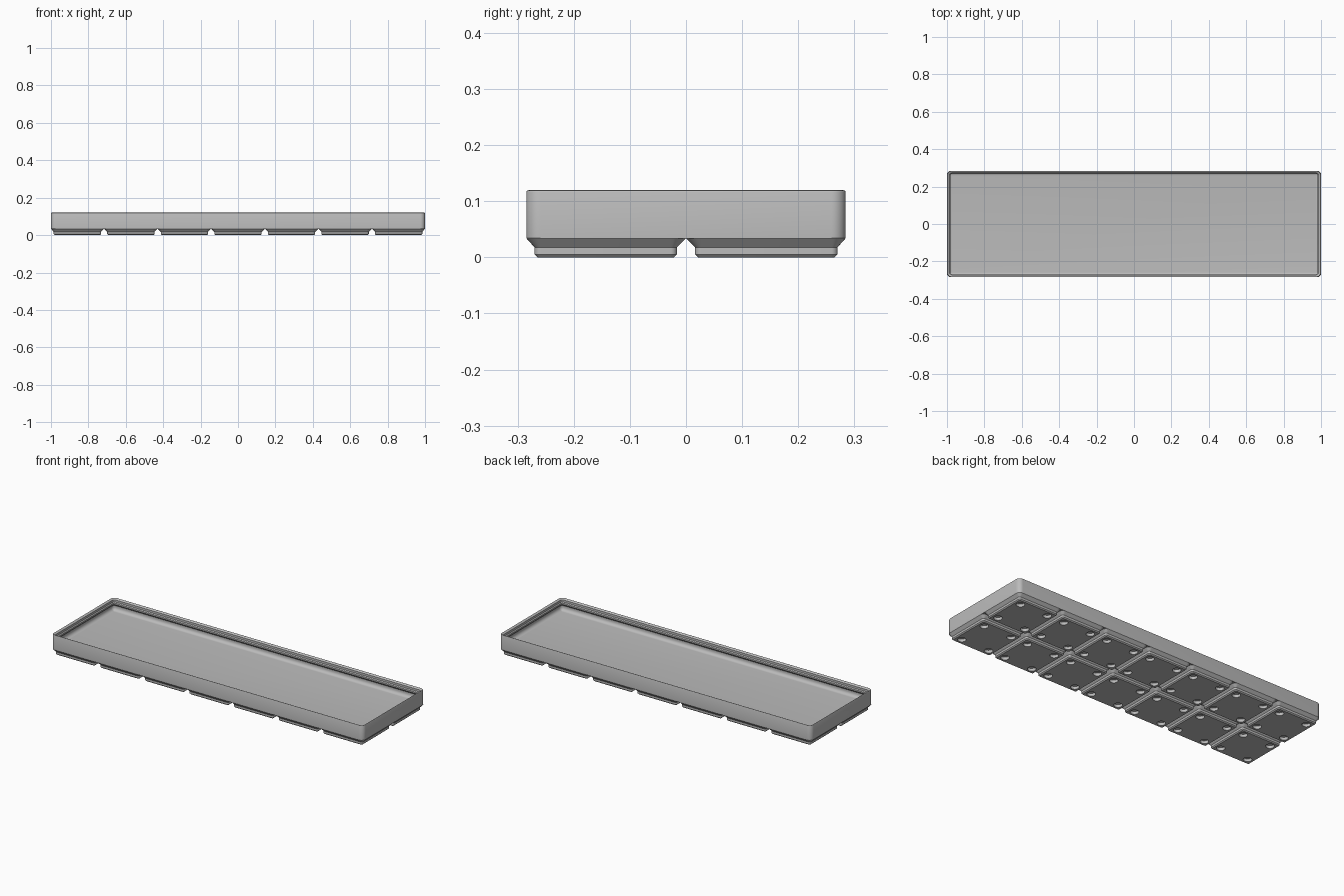
import bpy, bmesh
from math import sin, cos, pi, radians

if "Cube" in bpy.data.objects:
    bpy.data.objects.remove(bpy.data.objects["Cube"])

S = 2 / 293.5            # millimetres to scene units
PITCH, NX, NY = 42, 7, 2
HALF_X, HALF_Y = 146.75, 41.75

gray = bpy.data.materials.new("plain_gray")
gray.use_nodes = True
gray.diffuse_color = (0.5, 0.5, 0.5, 1)
gray.node_tree.nodes["Principled BSDF"].inputs["Base Color"].default_value = (0.5, 0.5, 0.5, 1)


def rounded_ring(bm, cx, cy, hx, hy, r, z, seg=8):
    """Rounded rectangle of vertices, kept inside the tray outline."""
    ring = []
    for q, (sx, sy) in enumerate([(1, 1), (-1, 1), (-1, -1), (1, -1)]):
        for i in range(seg + 1):
            a = (q + i / seg) * pi / 2
            x = cx + sx * (hx - r) + r * cos(a)
            y = cy + sy * (hy - r) + r * sin(a)
            x = max(-HALF_X, min(HALF_X, x))
            y = max(-HALF_Y, min(HALF_Y, y))
            ring.append(bm.verts.new((x * S, y * S, z * S)))
    return ring


def circle(bm, x, y, r, z, n=32):
    return [bm.verts.new(((x + r * cos(2 * pi * i / n)) * S,
                          (y + r * sin(2 * pi * i / n)) * S, z * S)) for i in range(n)]


def bridge(bm, a, b):
    n = len(a)
    for i in range(n):
        j = (i + 1) % n
        bm.faces.new((a[i], a[j], b[j], b[i]))


def loop_edges(bm, ring):
    return [bm.edges.get((ring[i - 1], ring[i])) for i in range(len(ring))]


def finish(bm, name):
    bmesh.ops.recalc_face_normals(bm, faces=bm.faces[:])
    mesh = bpy.data.meshes.new(name)
    bm.to_mesh(mesh)
    bm.free()
    mesh.materials.append(gray)
    obj = bpy.data.objects.new(name, mesh)
    bpy.context.collection.objects.link(obj)
    bpy.ops.object.select_all(action='DESELECT')
    obj.select_set(True)
    bpy.context.view_layer.objects.active = obj
    bpy.ops.object.shade_smooth_by_angle(angle=radians(30))
    return obj


# Tray: outer wall, rounded stacking lip, inner wall, filleted floor (inset, height)
profile = [(0, 5), (0, 17.1), (0.1, 17.35), (0.3, 17.52), (0.55, 17.56), (0.85, 17.45),
           (1.9, 16.5), (1.9, 14.7), (2.6, 14), (2.6, 12.8), (0.95, 11.15)]
FLOOR, FILLET = 7.2, 2.8
for k in range(7):
    t = k / 6 * pi / 2
    profile.append((0.95 + FILLET * (1 - cos(t)), FLOOR + FILLET * (1 - sin(t))))

bm = bmesh.new()
rings = [rounded_ring(bm, 0, 0, HALF_X - d, HALF_Y - d, max(3.75 - d, 0.15), z)
         for d, z in profile]
for a, b in zip(rings, rings[1:]):
    bridge(bm, a, b)
bm.faces.new(rings[0])
bm.faces.new(rings[-1])
finish(bm, "tray")

# Feet: stepped pads with four round recesses each (half width, corner radius, height)
foot_profile = [(17.8, 0.8, 0), (18.6, 1.6, 0.8), (18.6, 1.6, 2.6), (21, 4, 5), (19, 3, 6)]
for ix in range(NX):
    for iy in range(NY):
        cx = (ix - (NX - 1) / 2) * PITCH
        cy = (iy - (NY - 1) / 2) * PITCH
        bm = bmesh.new()
        rings = [rounded_ring(bm, cx, cy, h, h, r, z) for h, r, z in foot_profile]
        for a, b in zip(rings, rings[1:]):
            bridge(bm, a, b)
        bm.faces.new(rings[-1])
        edges = loop_edges(bm, rings[0])
        for sx in (-1, 1):
            for sy in (-1, 1):
                mouth, end = [circle(bm, cx + 13 * sx, cy + 13 * sy, 3.25, z) for z in (0, 2.4)]
                bridge(bm, mouth, end)
                bm.faces.new(end)
                edges += loop_edges(bm, mouth)
        bmesh.ops.triangle_fill(bm, edges=edges, use_beauty=True, normal=(0, 0, -1))
        finish(bm, f"foot_{ix + 1}_{iy + 1}")
